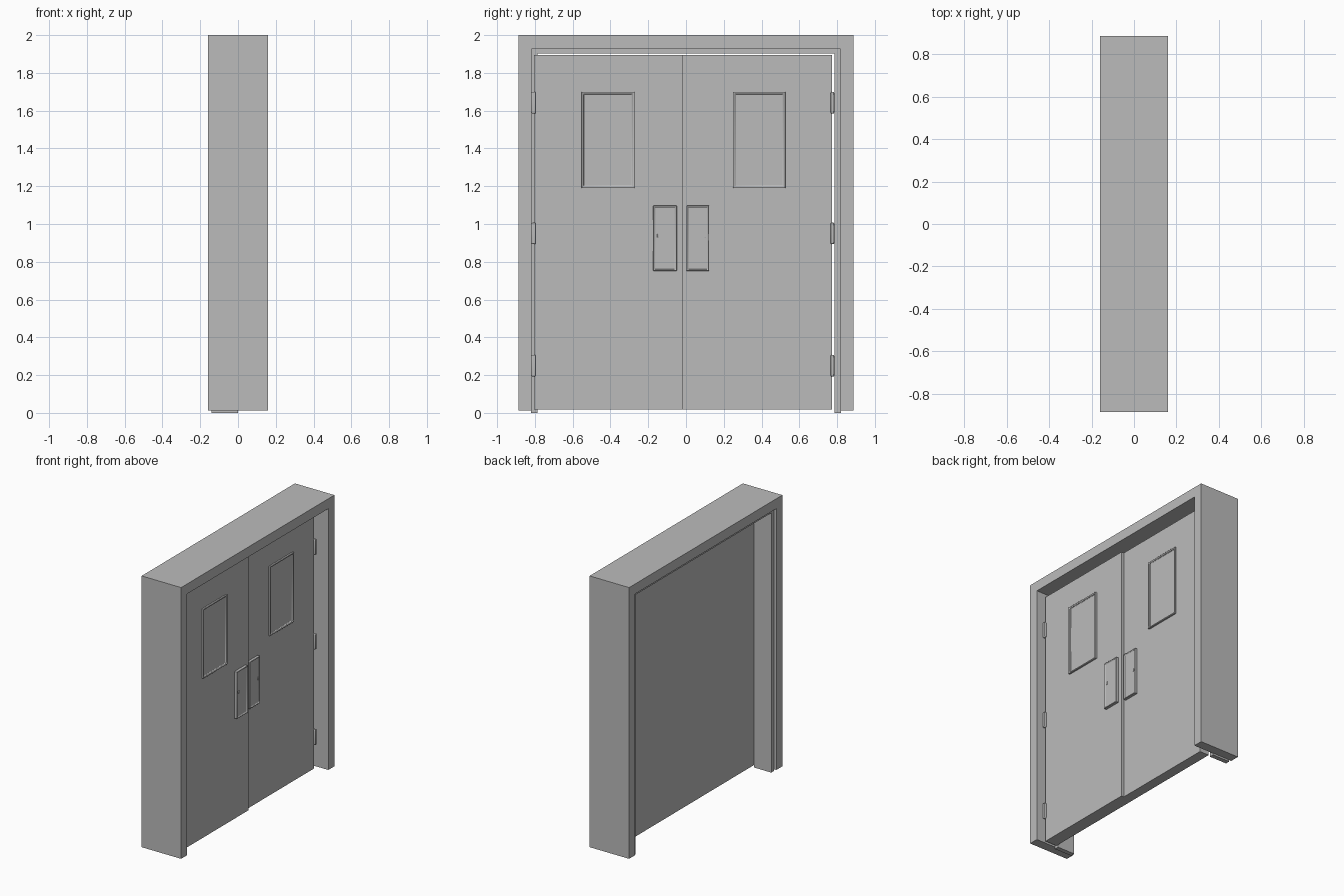
import bpy, bmesh

if "Cube" in bpy.data.objects:
    bpy.data.objects.remove(bpy.data.objects["Cube"])

steel = bpy.data.materials.new("grey steel")
steel.diffuse_color = (0.5, 0.5, 0.5, 1)
steel.use_nodes = True
steel.node_tree.nodes["Principled BSDF"].inputs["Base Color"].default_value = steel.diffuse_color


def finish(bm, name, bevel=0.0):
    bmesh.ops.recalc_face_normals(bm, faces=bm.faces[:])
    me = bpy.data.meshes.new(name)
    bm.to_mesh(me)
    bm.free()
    me.materials.append(steel)
    ob = bpy.data.objects.new(name, me)
    bpy.context.collection.objects.link(ob)
    if bevel:
        mod = ob.modifiers.new("soft edges", 'BEVEL')
        mod.width, mod.segments = bevel, 2
    return ob


def box(name, x, y, z, bevel=0.0):
    bm = bmesh.new()
    bmesh.ops.create_cube(bm, size=1)
    for v in bm.verts:
        v.co = [lo + (c + 0.5) * (hi - lo) for c, (lo, hi) in zip(v.co, (x, y, z))]
    return finish(bm, name, bevel)


def arch(name, x, outer, inner, bottom, tops):
    """Portal-shaped profile in the y/z plane, extruded along x."""
    pts = [(-outer, bottom), (-outer, tops[0]), (outer, tops[0]), (outer, bottom),
           (inner, bottom), (inner, tops[1]), (-inner, tops[1]), (-inner, bottom)]
    bm = bmesh.new()
    face = bm.faces.new([bm.verts.new((x[0], *p)) for p in pts])
    ext = bmesh.ops.extrude_face_region(bm, geom=[face])
    bmesh.ops.translate(bm, vec=(x[1] - x[0], 0, 0),
                        verts=[g for g in ext['geom'] if isinstance(g, bmesh.types.BMVert)])
    return finish(bm, name)


def dished_plate(name, x, y, z, rim, depth, bevel):
    """Raised plate whose front is sunk inside a rim."""
    ob = box(name, x, y, z)
    bm = bmesh.new()
    bm.from_mesh(ob.data)
    bm.normal_update()
    front = max(bm.faces, key=lambda f: f.normal.x)
    bmesh.ops.inset_individual(bm, faces=[front], thickness=rim)
    bmesh.ops.inset_individual(bm, faces=[front], thickness=0.004, depth=-depth)
    bm.to_mesh(ob.data)
    bm.free()
    mod = ob.modifiers.new("soft edges", 'BEVEL')
    mod.width, mod.segments = bevel, 2
    return ob


# Surround and the stop that runs round its inside
arch("door_frame", (-0.16, 0.16), 0.887, 0.817, 0.013, (2.0, 1.927))
arch("door_stop", (-0.14, 0.0), 0.82, 0.787, 0.0, (1.93, 1.902))

# Per leaf: y range, front x, window y range, pull y range, hinge y range, keyhole y
leaves = {
    "left": ((-0.805, -0.016), 0.095, (-0.553, -0.272), (-0.175, -0.048), (-0.818, -0.796), -0.148),
    "right": ((-0.016, 0.774), 0.075, (0.248, 0.527), (0.002, 0.123), (0.766, 0.785), 0.102),
}
for side, (y, fx, win, pull, hinge, key) in leaves.items():
    box(side + "_door", (0.0, fx), y, (0.018, 1.896))
    dished_plate(side + "_window", (fx - 0.02, fx + 0.012), win, (1.19, 1.7), 0.014, 0.010, 0.003)
    dished_plate(side + "_pull_plate", (fx - 0.01, fx + 0.02), pull, (0.752, 1.097), 0.010, 0.006, 0.003)
    box(side + "_keyhole", (fx, fx + 0.018), (key - 0.005, key + 0.005), (0.928, 0.948), 0.002)
    for i, z in enumerate((0.25, 0.95, 1.642)):
        box(f"{side}_hinge_{i + 1}", (fx - 0.05, fx + 0.014), hinge, (z - 0.057, z + 0.057), 0.005)

for ob in bpy.context.collection.objects:
    ob.select_set(True)
    bpy.context.view_layer.objects.active = ob
bpy.ops.object.shade_smooth_by_angle()
